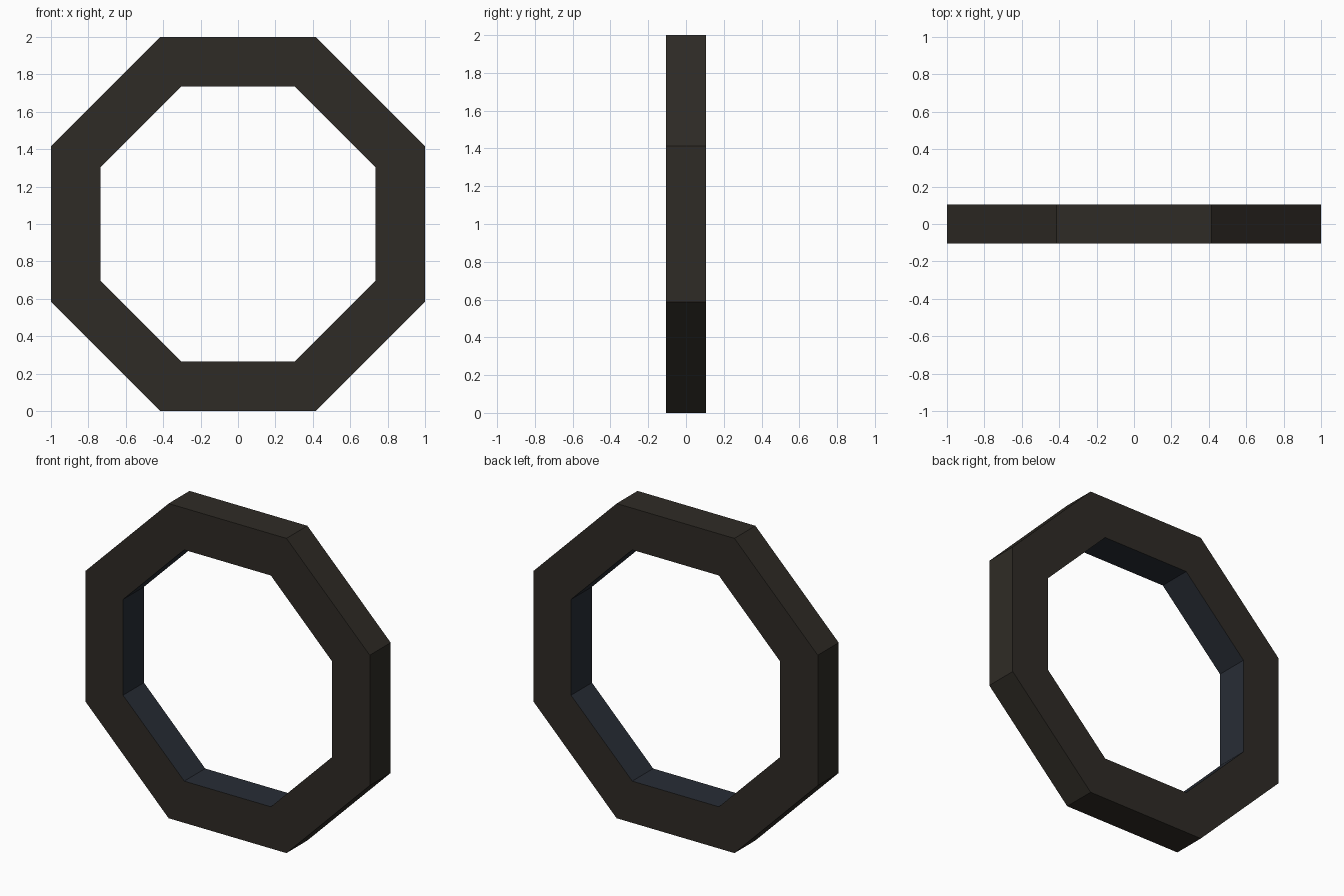
import bpy, bmesh, math

if "Cube" in bpy.data.objects:
    bpy.data.objects.remove(bpy.data.objects["Cube"])

SIDES = 8
HALF_DEPTH = 0.105
OUTER, INNER = 1.0, 0.735   # centre-to-flat distances


def material(name, rgb):
    m = bpy.data.materials.new(name)
    m.diffuse_color = (*rgb, 1)
    m.use_nodes = True
    m.node_tree.nodes["Principled BSDF"].inputs["Base Color"].default_value = m.diffuse_color
    return m


def ring(bm, apothem, y):
    r = apothem / math.cos(math.pi / SIDES)
    angles = [(i + 0.5) * 2 * math.pi / SIDES for i in range(SIDES)]
    return [bm.verts.new((r * math.cos(a), y, 1 + r * math.sin(a))) for a in angles]


# Octagonal frame: a rectangular section swept round the opening
bm = bmesh.new()
section = [(OUTER, -HALF_DEPTH), (OUTER, HALF_DEPTH), (INNER, HALF_DEPTH), (INNER, -HALF_DEPTH)]
rings = [ring(bm, a, y) for a, y in section]
for k in range(4):
    a, b = rings[k], rings[(k + 1) % 4]
    for i in range(SIDES):
        j = (i + 1) % SIDES
        face = bm.faces.new((a[i], a[j], b[j], b[i]))
        face.material_index = 1 if k == 2 else 0   # inner lining
bmesh.ops.recalc_face_normals(bm, faces=bm.faces)

mesh = bpy.data.meshes.new("octagonal_frame")
bm.to_mesh(mesh)
bm.free()
mesh.materials.append(material("dark_brown", (0.028, 0.024, 0.019)))
mesh.materials.append(material("dark_blue_grey", (0.021, 0.026, 0.036)))
frame = bpy.data.objects.new("octagonal_frame", mesh)
bpy.context.collection.objects.link(frame)
